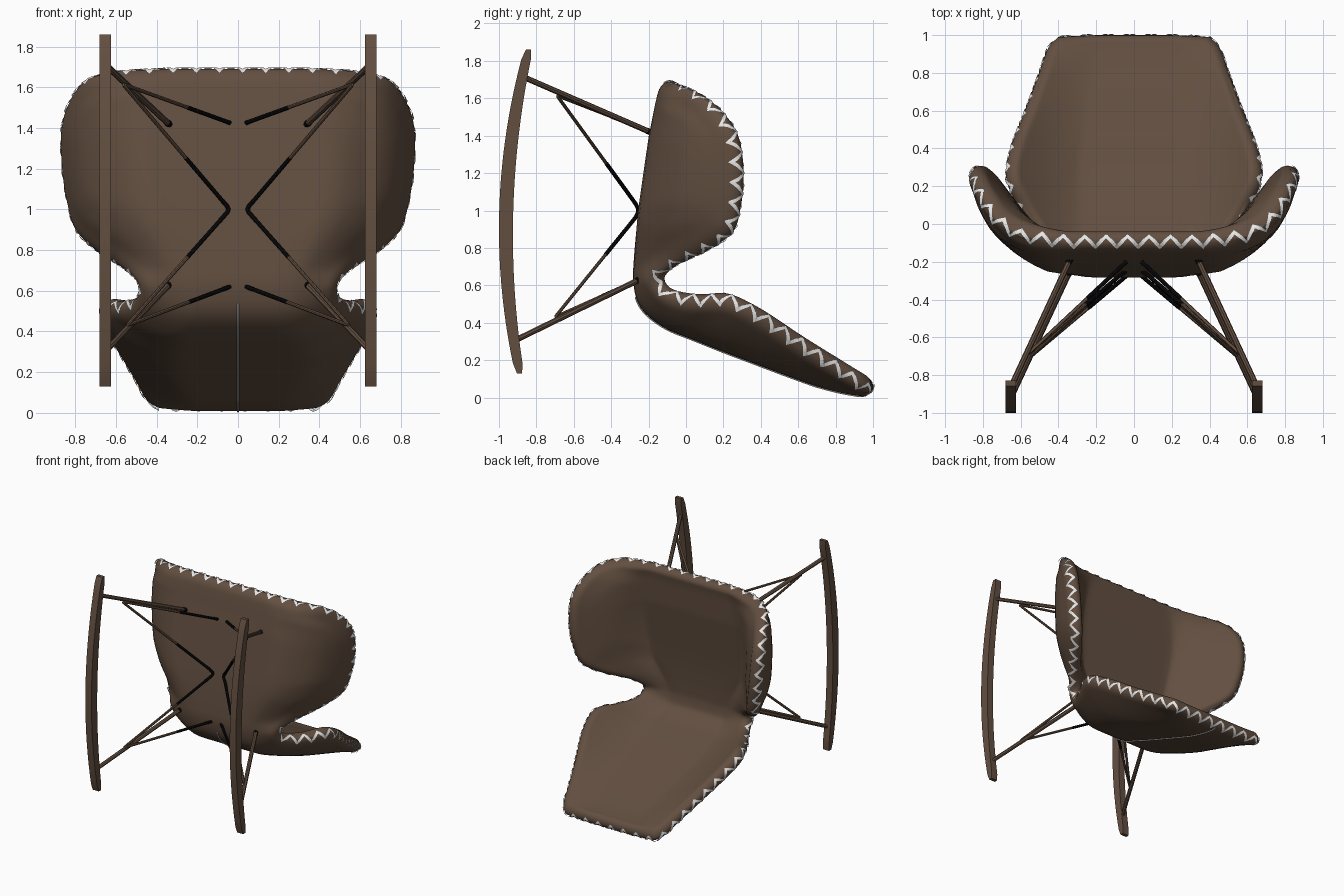
import bpy, bmesh, math
from mathutils import Vector, kdtree

if "Cube" in bpy.data.objects:
    bpy.data.objects.remove(bpy.data.objects["Cube"])


def material(name, rgb):
    m = bpy.data.materials.new(name)
    m.diffuse_color = (*rgb, 1)
    m.use_nodes = True
    m.node_tree.nodes["Principled BSDF"].inputs["Base Color"].default_value = m.diffuse_color
    return m


LEATHER = material("brown leather", (0.122, 0.077, 0.051))
WOOD = material("brown wood", (0.122, 0.077, 0.051))
THREAD = material("white thread", (0.80, 0.80, 0.80))
BLACK = material("black rubber", (0.003, 0.003, 0.003))


def make_object(name, bm, mat, recalc=True):
    me = bpy.data.meshes.new(name)
    if recalc:
        bmesh.ops.recalc_face_normals(bm, faces=bm.faces)
    bm.to_mesh(me)
    bm.free()
    me.materials.append(mat)
    ob = bpy.data.objects.new(name, me)
    bpy.context.collection.objects.link(ob)
    return ob


def smooth(ob, angle=40):
    bpy.ops.object.select_all(action='DESELECT')
    ob.select_set(True)
    bpy.context.view_layer.objects.active = ob
    bpy.ops.object.shade_smooth_by_angle(angle=math.radians(angle))


def tube(name, pts, radius, mat, res=2):
    cu = bpy.data.curves.new(name, 'CURVE')
    cu.dimensions = '3D'
    cu.bevel_depth, cu.bevel_resolution, cu.use_fill_caps = radius, res, True
    sp = cu.splines.new('POLY')
    sp.points.add(len(pts) - 1)
    for p, co in zip(sp.points, pts):
        p.co = (*co, 1)
    cu.materials.append(mat)
    ob = bpy.data.objects.new(name, cu)
    bpy.context.collection.objects.link(ob)
    bpy.ops.object.select_all(action='DESELECT')
    ob.select_set(True)
    bpy.context.view_layer.objects.active = ob
    bpy.ops.object.convert(target='MESH')
    smooth(bpy.context.object)


# Shell stations from seat front to back top: centre y, z, then rim x, y, z
STATIONS = [
    (-.08, 1.69, .60, -.05, 1.675), (-.10, 1.60, .735, .045, 1.635),
    (-.117, 1.48, .81, .175, 1.54), (-.137, 1.34, .848, .27, 1.40),
    (-.16, 1.18, .843, .30, 1.20), (-.18, 1.04, .815, .285, 1.02),
    (-.195, .92, .77, .24, .88), (-.205, .82, .67, .10, .785),
    (-.213, .72, .555, -.06, .71), (-.215, .62, .485, -.15, .635),
    (-.185, .515, .50, -.08, .56), (-.08, .43, .59, .07, .535),
    (.06, .372, .655, .20, .54), (.22, .308, .668, .30, .505),
    (.40, .24, .635, .44, .425), (.60, .165, .565, .62, .30),
    (.80, .095, .50, .80, .18), (.93, .062, .455, .93, .09),
    (1.0, .055, .40, .99, .055)]
LAST = len(STATIONS) - 1


def station(s):
    # Catmull-Rom interpolation of the stations
    i = min(int(s), LAST - 1)
    t = s - i
    a, b, c, d = (STATIONS[min(max(k, 0), LAST)] for k in range(i - 1, i + 3))
    return [.5 * (2 * q + (r - p) * t + (2 * p - 5 * q + 4 * r - w) * t * t
                  + (3 * q - p - 3 * r + w) * t ** 3) for p, q, r, w in zip(a, b, c, d)]


def mid(s, u):
    cy, cz, rx, ry, rz = station(s)
    foot = .52 - .10 * min(max((s - 8) / 4, 0), 1)
    g = max(0, (abs(u) - foot) / (1 - foot)) ** 1.5
    return Vector((rx * u, cy + (ry - cy) * g, cz + (rz - cz) * g))


def normal(s, u):
    e = .03
    tc = mid(min(s + e, LAST), 0) - mid(max(s - e, 0), 0)
    tu = mid(s, min(u + e, 1)) - mid(s, max(u - e, -1))
    return tu.cross(tc).normalized()


# Rim loop of the shell
lin = lambda a, b, n: [a + (b - a) * k / n for k in range(n)]
rim = ([(0, u) for u in lin(-1, 1, 150)] + [(s, 1) for s in lin(0, LAST, 400)]
       + [(LAST, u) for u in lin(1, -1, 120)] + [(s, -1) for s in lin(LAST, 0, 400)])
rim_p = [mid(*q) for q in rim]
rim_n = [normal(*q) for q in rim]
kd = kdtree.KDTree(len(rim_p))
for k, p in enumerate(rim_p):
    kd.insert(p, k)
kd.balance()

# Rounding radius of the rim on the inner (1) and outer (-1) skin
ROUND, EDGE = {1: .04, -1: .07}, .049


def half_thickness(p, side, s=LAST, u=0):
    d = kd.find(p)[2]
    f = math.sqrt(max(0, 1 - (1 - min(d / ROUND[side], 1)) ** 2))
    # Fuller padding where the armrests rise from the seat
    arm = min(max((8 - s) / 3, 0), 1) * min(d / .15, 1)
    pad = arm * math.exp(-((abs(u) - .78) / .17) ** 2) * (.015 if side > 0 else .045)
    return (EDGE + .018 * min(d / .3, 1) + pad) * f


# Upholstered shell: inner and outer skins meeting at the rounded rim
NS, NU = 96, 54
bm = bmesh.new()
for side in (1, -1):
    grid = []
    for i in range(NS + 1):
        s = LAST * (.5 * i / NS + .25 * (1 - math.cos(math.pi * i / NS)))
        row = []
        for j in range(NU + 1):
            u = math.sin(math.pi * (j / NU - .5))
            p = mid(s, u)
            on_rim = i in (0, NS) or j in (0, NU)
            h = 0 if on_rim else half_thickness(p, side, s, u)
            row.append(bm.verts.new(p + normal(s, u) * h * side))
        grid.append(row)
    for i in range(NS):
        for j in range(NU):
            bm.faces.new((grid[i][j], grid[i][j + 1], grid[i + 1][j + 1], grid[i + 1][j]))
bmesh.ops.remove_doubles(bm, verts=bm.verts, dist=1e-5)
smooth(make_object("seat_shell", bm, LEATHER), 75)

# Zigzag stitching: a flat ribbon wrapped round the rim
n = len(rim_p)
lengths = [0]
for k in range(n):
    lengths.append(lengths[-1] + (rim_p[(k + 1) % n] - rim_p[k]).length)
teeth, per = round(lengths[-1] / .113), 12
stitch, facing, k = [], [], 0
for q in range(teeth * per):
    at = lengths[-1] * q / (teeth * per)
    while lengths[k + 1] < at:
        k += 1
    t = (at - lengths[k]) / (lengths[k + 1] - lengths[k])
    p = rim_p[k].lerp(rim_p[(k + 1) % n], t)
    nor = rim_n[k].lerp(rim_n[(k + 1) % n], t).normalized()
    out = (rim_p[(k + 4) % n] - rim_p[k - 4]).cross(nor).normalized()
    off = -.008 - .013 * abs(out.y) + .025 * (abs((q % per) / per * 4 - 2) - 1)
    r = ROUND[1 if off > 0 else -1]
    a, b = math.sqrt(1 - (off / EDGE) ** 2), off / EDGE
    m = (out * (a / r) + nor * (b / EDGE)).normalized()
    stitch.append(p + nor * off - out * r * (1 - a) + m * .006)
    facing.append(m)
bm = bmesh.new()
pairs = []
for q, (p, m) in enumerate(zip(stitch, facing)):
    along = stitch[(q + 1) % len(stitch)] - stitch[q - 1]
    w = along.cross(m).normalized() * (.0135 if q % (per // 2) == 0 else .0095)
    pairs.append((bm.verts.new(p - w), bm.verts.new(p + w)))
for q, (a, b) in enumerate(pairs):
    c, d = pairs[(q + 1) % len(pairs)]
    bm.faces.new((a, b, d, c))
make_object("zigzag_stitching", bm, THREAD, recalc=False)

# Zip down the middle of the outer back
zip_pts = []
for s in lin(9.6, LAST - .4, 50):
    p = mid(s, 0)
    zip_pts.append(p - normal(s, 0) * (half_thickness(p, -1) + .002))
tube("back_zip", zip_pts, .005, THREAD, res=1)


# Curved rockers
def rocker(name, x0, x1):
    bm = bmesh.new()
    outer, inner = [], []
    for k in range(33):
        t = k / 32
        z = .13 + 1.73 * t
        y = -1 + .145 * (z - .9) ** 2
        w = .048 + .027 * (1 - (2 * t - 1) ** 2)
        shift = .01 if k in (0, 32) else 0
        outer.append((y + shift, z))
        inner.append((y + w - shift, z))
    face = bm.faces.new([bm.verts.new((x0, y, z)) for y, z in outer + inner[::-1]])
    ext = bmesh.ops.extrude_face_region(bm, geom=[face])
    bmesh.ops.translate(bm, vec=(x1 - x0, 0, 0),
                        verts=[v for v in ext['geom'] if isinstance(v, bmesh.types.BMVert)])
    smooth(make_object(name, bm, WOOD), 30)


for side, sx in (("right", 1), ("left", -1)):
    P = lambda x, y, z: Vector((sx * x, y, z))
    rocker(side + "_rocker", sx * .625, sx * .68)
    # Main legs with black sockets at the seat
    for end, foot, top in (("front", P(.65, -.86, 1.71), P(.33, -.17, 1.41)),
                           ("rear", P(.65, -.915, .305), P(.33, -.23, .64))):
        tube(f"{side}_{end}_leg", [foot, top], .0155, WOOD)
        tube(f"{side}_{end}_socket", [foot.lerp(top, .945), top], .017, BLACK)
    # Thin brace wire, black where it nears the seat
    a, b = P(.565, -.69, 1.615), P(.545, -.70, .43)
    m = [P(.075, -.272, 1.04), P(.053, -.258, 1.015), P(.047, -.255, 1.0),
         P(.053, -.258, .985), P(.075, -.272, .96)]
    e1, e2 = P(.04, -.20, 1.425), P(.04, -.275, .62)
    bend = lambda c, p, q: [c.lerp(p, .04), c.lerp(p, .012), c.lerp(q, .012), c.lerp(q, .04)]
    tube(side + "_brace_wire", [e1] + bend(a, e1, m[0]) + m + bend(b, m[-1], e2) + [e2], .0095, WOOD)
    tube(side + "_brace_sleeve", [m[0].lerp(a, .37)] + m + [m[-1].lerp(b, .37)], .011, BLACK)
    tube(side + "_front_brace_sleeve", [e1.lerp(a, .4), e1], .011, BLACK)
    tube(side + "_rear_brace_sleeve", [e2.lerp(b, .4), e2], .011, BLACK)
